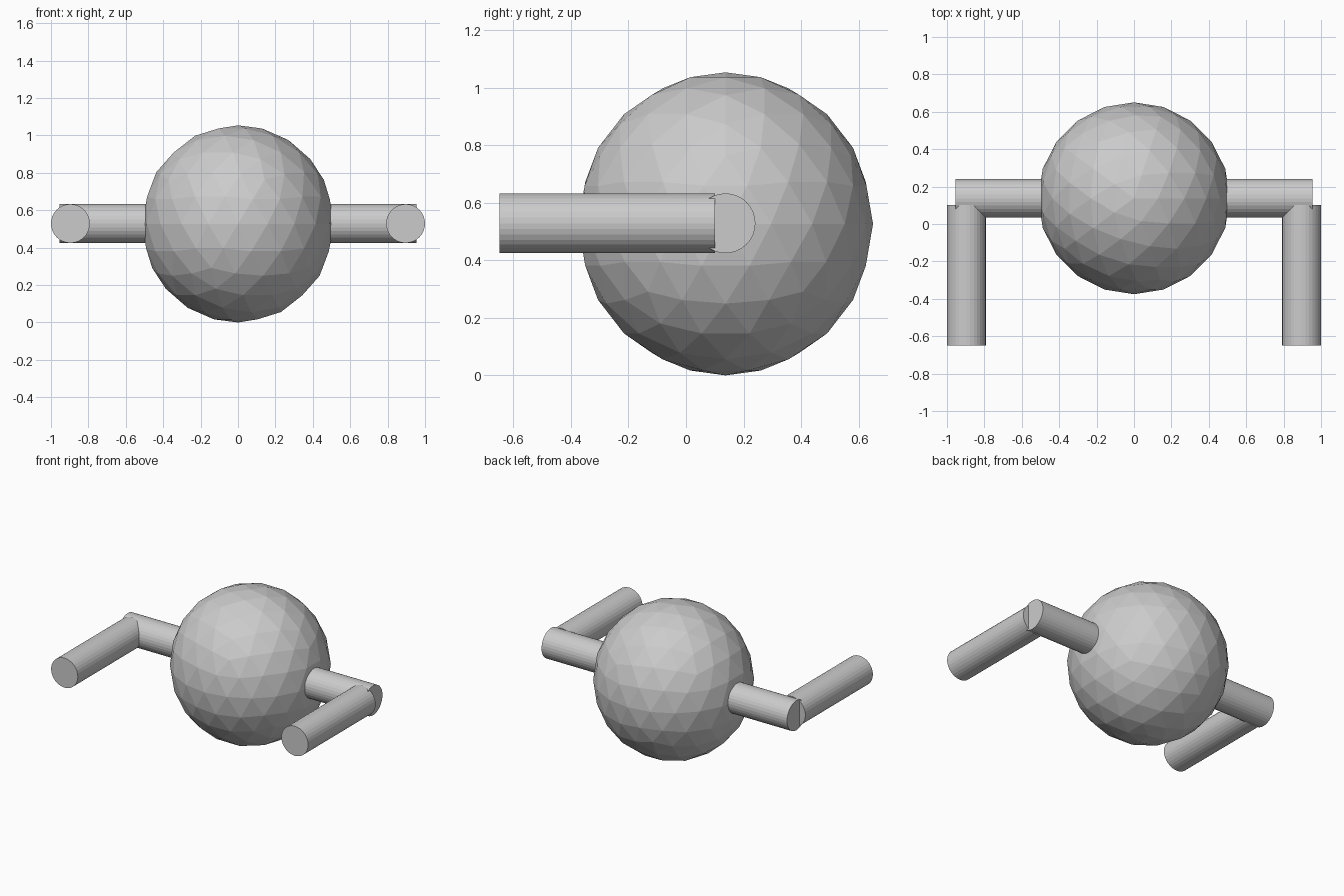
import bpy
from math import pi

if "Cube" in bpy.data.objects:
    bpy.data.objects.remove(bpy.data.objects["Cube"])

CY, CZ = 0.1375, 0.527   # body centre
R = 0.104                # limb radius
L = 0.75                 # limb length


def rod(name, loc, rot):
    bpy.ops.mesh.primitive_cylinder_add(vertices=32, radius=R, depth=L,
                                        location=loc, rotation=rot)
    bpy.context.object.name = name


# Faceted ball body, slightly taller than wide
bpy.ops.mesh.primitive_ico_sphere_add(subdivisions=3, radius=1, location=(0, CY, CZ))
body = bpy.context.object
body.name = "body"
body.scale = (0.513, 0.513, 0.527)

# Arms: upper arm runs sideways, forearm points forward
for side, s in (("left", -1), ("right", 1)):
    rod(side + "_upper_arm", (s * (0.955 - L / 2), CY, CZ + 0.002), (0, pi / 2, 0))
    rod(side + "_forearm", (s * 0.896, 0.101 - L / 2, CZ + 0.002), (pi / 2, 0, 0))
